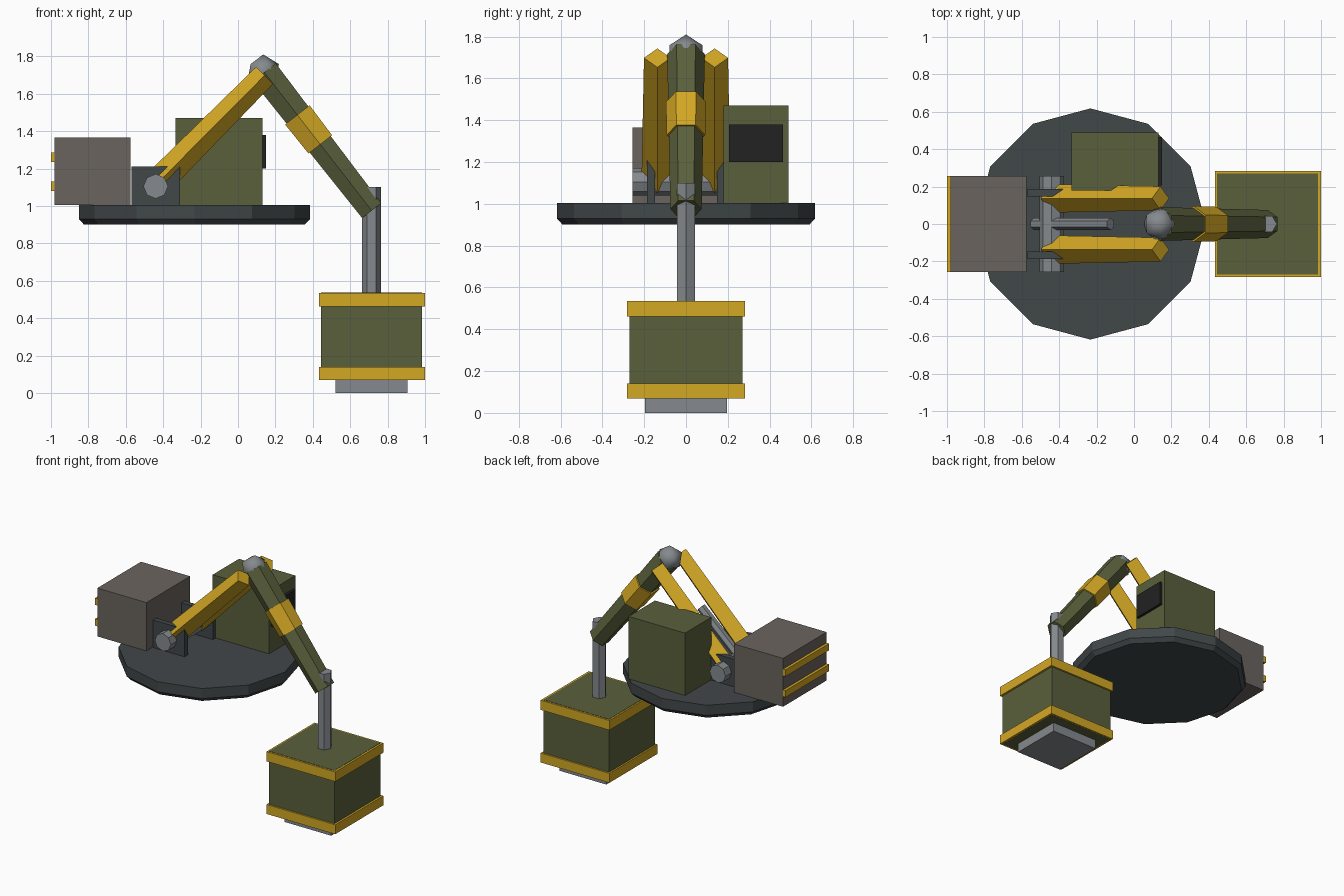
import bpy, bmesh, math
from mathutils import Vector

if "Cube" in bpy.data.objects:
    bpy.data.objects.remove(bpy.data.objects["Cube"])


def material(name, r, g, b):
    def lin(c):
        c /= 255
        return c / 12.92 if c <= 0.04045 else ((c + 0.055) / 1.055) ** 2.4
    m = bpy.data.materials.new(name)
    m.diffuse_color = (lin(r), lin(g), lin(b), 1)
    m.use_nodes = True
    m.node_tree.nodes["Principled BSDF"].inputs["Base Color"].default_value = m.diffuse_color
    return m


olive = material("olive", 90, 96, 60)
yellow = material("yellow", 212, 168, 36)
steel = material("steel_grey", 133, 138, 142)
dark = material("dark_slate", 65, 71, 73)
stone = material("warm_grey", 106, 100, 95)
black = material("black", 34, 34, 35)


def finish(name, bm, mat):
    bmesh.ops.recalc_face_normals(bm, faces=bm.faces)
    me = bpy.data.meshes.new(name)
    bm.to_mesh(me)
    bm.free()
    me.materials.append(mat)
    ob = bpy.data.objects.new(name, me)
    bpy.context.collection.objects.link(ob)
    return ob


def box(name, mat, xs, ys, zs):
    """Box given by its extents on each axis."""
    bm = bmesh.new()
    bmesh.ops.create_cube(bm, size=1)
    for v in bm.verts:
        v.co = [(a + b) / 2 + c * (b - a) for c, (a, b) in zip(v.co, (xs, ys, zs))]
    return finish(name, bm, mat)


def prism(name, mat, sides, rings, across=(0, 1, 0)):
    """Solid through (centre, radius) rings; first corner points along 'across'."""
    bm = bmesh.new()
    u = Vector(across)
    axis = (Vector(rings[-1][0]) - Vector(rings[0][0])).normalized()
    w = axis.cross(u)
    loops = []
    for centre, r in rings:
        loop = []
        for i in range(sides):
            a = 2 * math.pi * i / sides
            loop.append(bm.verts.new(Vector(centre) + r * (u * math.cos(a) + w * math.sin(a))))
        loops.append(loop)
    for lo, hi in zip(loops, loops[1:]):
        for i in range(sides):
            j = (i + 1) % sides
            bm.faces.new((lo[i], lo[j], hi[j], hi[i]))
    bm.faces.new(loops[0])
    bm.faces.new(loops[-1])
    return finish(name, bm, mat)


# Turntable with a chamfered lower edge
CX = -0.233
prism("turntable", dark, 12,
      [((CX, 0, 0.90), 0.59), ((CX, 0, 0.93), 0.618), ((CX, 0, 1.005), 0.618)])

# Counterweight with two rear stripes
box("counterweight", stone, (-0.98, -0.575), (-0.257, 0.257), (1.005, 1.365))
for i, z in enumerate((1.08, 1.235)):
    box(f"rear_stripe_{i + 1}", yellow, (-1.0, -0.978), (-0.257, 0.257), (z, z + 0.05))

# Cab and its front window
box("cab", olive, (-0.335, 0.13), (0.18, 0.49), (1.005, 1.47))
box("cab_window", black, (0.128, 0.15), (0.205, 0.465), (1.2, 1.38))

# Pivot brackets, pivot pin and twin boom beams
for side, s in (("right", -1), ("left", 1)):
    box(f"bracket_{side}", dark, (-0.57, -0.31), sorted((s * 0.148, s * 0.187)), (1.005, 1.21))
    prism(f"boom_beam_{side}", yellow, 4,
          [((-0.445, s * 0.137, 1.107), 0.076), ((0.142, s * 0.137, 1.698), 0.064)])
prism("pivot_pin", steel, 8,
      [((-0.44, -0.257, 1.105), 0.066), ((-0.44, 0.257, 1.105), 0.066)], across=(1, 0, 0))

# Lifting cylinder between the beams
prism("lift_cylinder", steel, 6, [((-0.535, 0, 1.05), 0.032), ((-0.125, 0, 1.42), 0.032)])

# Elbow knob
bm = bmesh.new()
bmesh.ops.create_icosphere(bm, subdivisions=1, radius=0.093)
bmesh.ops.translate(bm, verts=bm.verts, vec=(0.135, 0, 1.717))
for f in bm.faces:
    f.smooth = True
finish("elbow_knob", bm, steel)

# Tapered forearm with a yellow band
top, end = Vector((0.14, 0, 1.715)), Vector((0.715, 0, 0.975))
prism("forearm", olive, 6, [(top, 0.09), (end, 0.075)])
mid = top.lerp(end, 0.415)
half = (end - top).normalized() * 0.1
prism("forearm_band", yellow, 6, [(mid - half, 0.096), (mid + half, 0.092)])

# Hanging rod
prism("hanging_rod", steel, 6,
      [((0.714, 0, 0.50), 0.05), ((0.714, 0, 1.10), 0.05)], across=(1, 0, 0))

# Hanging block with two rims and a base plate
box("block", olive, (0.445, 0.985), (-0.27, 0.27), (0.069, 0.536))
for name, zs in (("lower", (0.07, 0.14)), ("upper", (0.462, 0.534))):
    box(f"block_rim_{name}", yellow, (0.433, 1.0), (-0.283, 0.283), zs)
box("block_base_plate", steel, (0.52, 0.905), (-0.195, 0.195), (0, 0.072))
